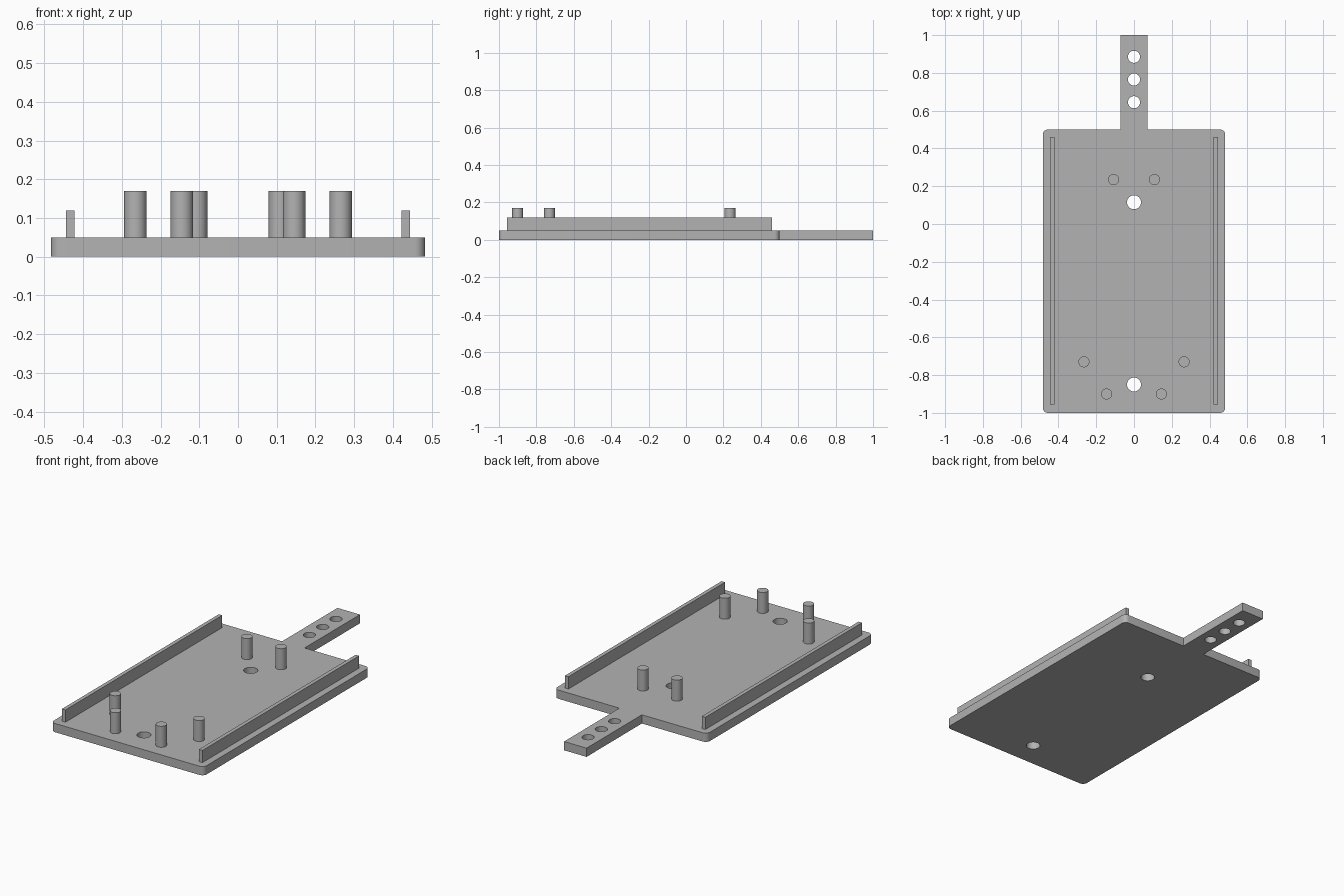
import bpy
import bmesh
from math import cos, sin, pi, radians

cube = bpy.data.objects.get("Cube")
if cube:
    bpy.data.objects.remove(cube, do_unlink=True)

THICK = 0.05
GREY = (0.45, 0.45, 0.45, 1.0)
mat = bpy.data.materials.new("plain grey")
mat.use_nodes = True
mat.diffuse_color = GREY
mat.node_tree.nodes["Principled BSDF"].inputs["Base Color"].default_value = GREY


def select_only(obj):
    bpy.ops.object.select_all(action='DESELECT')
    obj.select_set(True)
    bpy.context.view_layer.objects.active = obj


def arc(cx, cy, r, start, sweep, steps):
    return [(cx + r * cos(radians(start + sweep * i / steps)),
             cy + r * sin(radians(start + sweep * i / steps)))
            for i in range(steps + 1)]


def finish(obj, name):
    obj.name = name
    obj.data.name = name
    obj.data.materials.clear()
    obj.data.materials.append(mat)
    select_only(obj)
    bpy.ops.object.shade_smooth_by_angle(angle=radians(30))


# Base plate with rounded corners and a long tab, pierced by round holes
W, FRONT, BACK, R, TAB = 0.483, -1.0, 0.5, 0.027, 0.071
right_half = (arc(W - R, FRONT + R, R, 270, 90, 6)
              + arc(W - R, BACK - R, R, 0, 90, 6)
              + [(TAB, BACK), (TAB, 1.0)])
outline = right_half + [(-x, y) for x, y in reversed(right_half)]
loops = [outline]
for y, r in ((0.885, 0.032), (0.765, 0.032), (0.645, 0.032),
             (0.115, 0.037), (-0.85, 0.037)):
    loops.append(arc(0, y, r, 0, -360, 32)[:-1])

curve = bpy.data.curves.new("base_plate", 'CURVE')
curve.dimensions = '2D'
curve.fill_mode = 'BOTH'
curve.extrude = THICK / 2
for points in loops:
    spline = curve.splines.new('POLY')
    spline.points.add(len(points) - 1)
    for p, (x, y) in zip(spline.points, points):
        p.co = (x, y, THICK / 2, 1)
    spline.use_cyclic_u = True
plate = bpy.data.objects.new("base_plate", curve)
bpy.context.collection.objects.link(plate)
select_only(plate)
bpy.ops.object.convert(target='MESH')
plate = bpy.context.view_layer.objects.active
bm = bmesh.new()
bm.from_mesh(plate.data)
low = min(v.co.z for v in bm.verts)
bmesh.ops.translate(bm, verts=bm.verts, vec=(0, 0, -low))
bmesh.ops.remove_doubles(bm, verts=bm.verts, dist=0.0001)
bmesh.ops.recalc_face_normals(bm, faces=bm.faces)
bm.to_mesh(plate.data)
bm.free()
finish(plate, "base_plate")

# Mirrored side rails and locating pegs
PEGS = {"back_peg": (0.108, 0.235), "middle_peg": (0.265, -0.73),
        "front_peg": (0.145, -0.9)}
for side, s in (("left", 1), ("right", -1)):
    bpy.ops.mesh.primitive_cube_add(size=1, location=(s * 0.433, -0.248, 0.085))
    rail = bpy.context.object
    rail.scale = (0.022, 1.416, 0.07)
    bpy.ops.object.transform_apply(location=False, rotation=False, scale=True)
    finish(rail, side + "_rail")
    for name, (x, y) in PEGS.items():
        bpy.ops.mesh.primitive_cylinder_add(
            vertices=32, radius=0.029, depth=0.12, location=(s * x, y, 0.11))
        finish(bpy.context.object, side + "_" + name)
